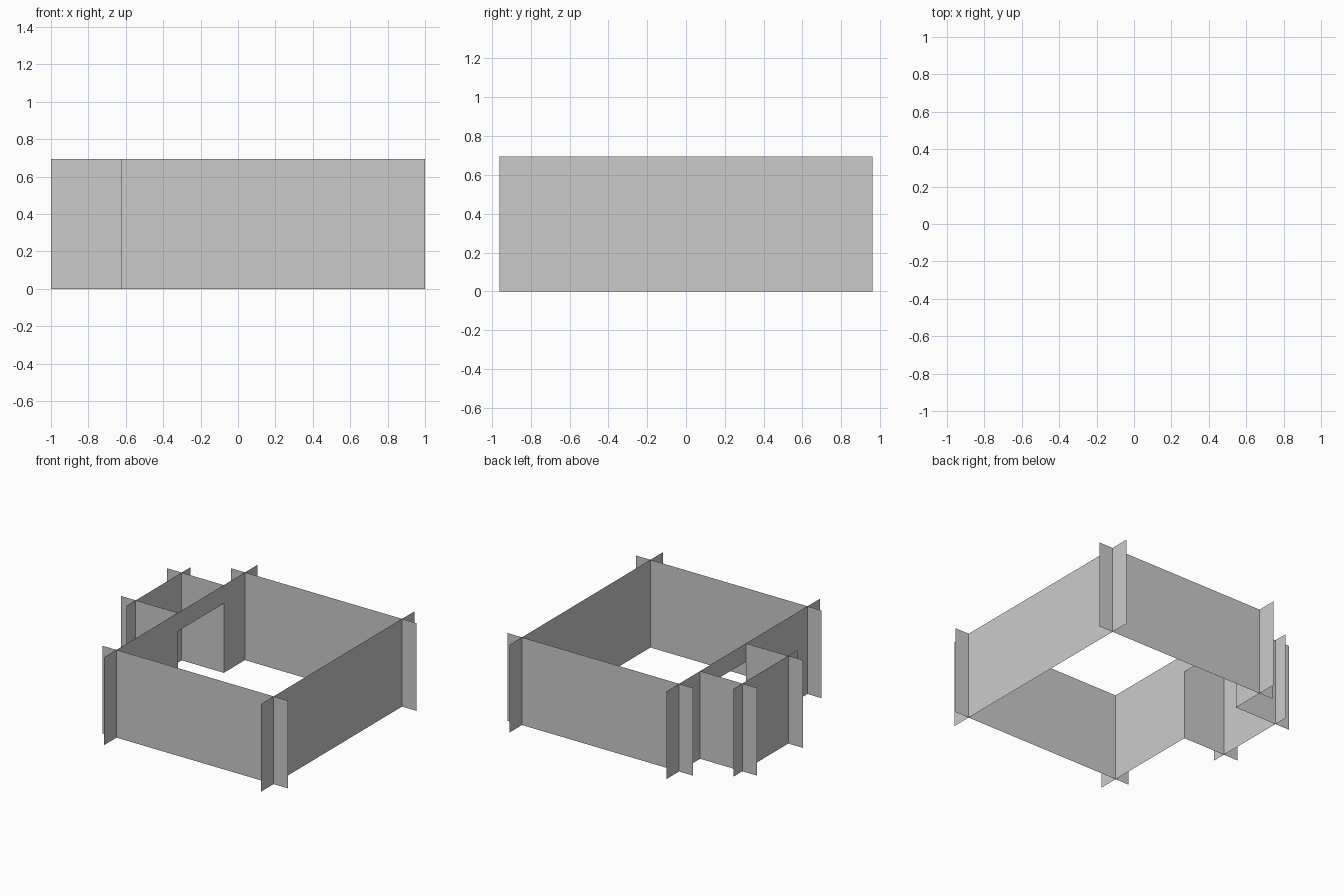
import bpy

if "Cube" in bpy.data.objects:
    bpy.data.objects.remove(bpy.data.objects["Cube"])

H = 0.695            # wall height
DOOR_H = 0.55        # doorway height
LEFT, RIGHT = -0.502, 0.875      # main room side wall planes
DEPTH = 0.804                    # main room front/back wall planes
PORCH_X = -0.872                 # outer wall plane of the annex
PORCH_Y0, PORCH_Y1 = -0.035, 0.54  # annex side wall planes


def panel(name, axis, at, profile):
    """Paper-thin sheet: 'x' runs along x at fixed y, 'y' runs along y at fixed x."""
    verts = [(u, at, z) if axis == 'x' else (at, u, z) for u, z in profile]
    mesh = bpy.data.meshes.new(name)
    mesh.from_pydata(verts, [], [range(len(verts))])
    obj = bpy.data.objects.new(name, mesh)
    bpy.context.collection.objects.link(obj)


def rect(a, b):
    return [(a, 0), (b, 0), (b, H), (a, H)]


# Main room: sheets that cross and overhang at the corners
panel("front_wall", 'x', -DEPTH, rect(-0.625, 1.0))
panel("back_wall", 'x', DEPTH, rect(-0.625, 1.0))
panel("right_wall", 'y', RIGHT, rect(-0.96, 0.96))

# Left wall with the doorway notch into the annex
panel("left_wall", 'y', LEFT, [
    (-0.96, 0), (PORCH_Y0, 0), (PORCH_Y0, DOOR_H), (PORCH_Y1, DOOR_H),
    (PORCH_Y1, 0), (0.96, 0), (0.96, H), (-0.96, H)])

# Annex on the left side
panel("annex_front_wall", 'x', PORCH_Y0, rect(-1.0, LEFT))
panel("annex_back_wall", 'x', PORCH_Y1, rect(-1.0, LEFT))
panel("annex_outer_wall", 'y', PORCH_X, rect(PORCH_Y0 - 0.113, PORCH_Y1 + 0.113))
